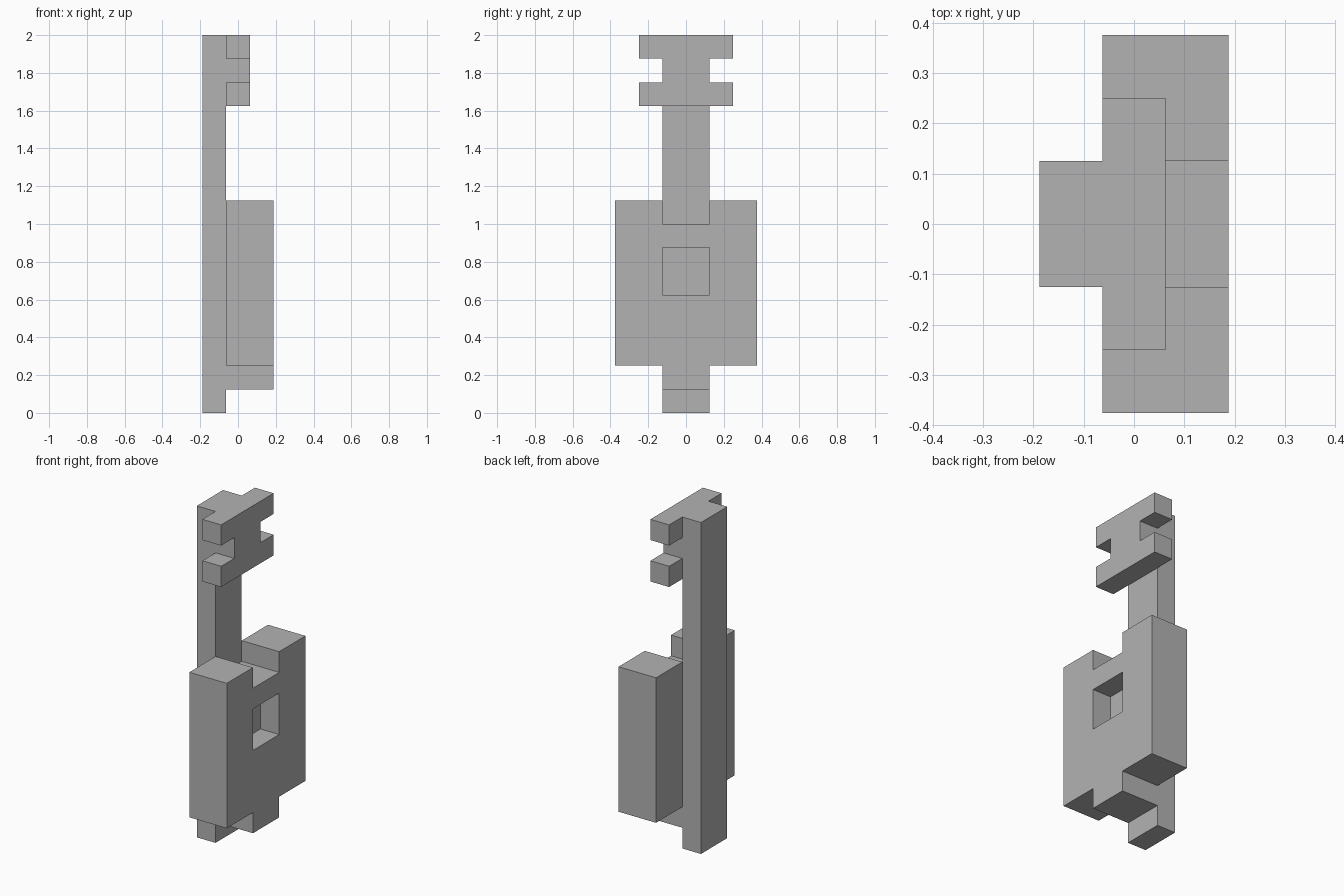
import bpy, bmesh

if "Cube" in bpy.data.objects:
    bpy.data.objects.remove(bpy.data.objects["Cube"])

U = 0.125  # block size

grey = bpy.data.materials.new("grey")
grey.diffuse_color = (0.45, 0.45, 0.45, 1)
grey.use_nodes = True
grey.node_tree.nodes["Principled BSDF"].inputs["Base Color"].default_value = grey.diffuse_color


def slab(name, half_profile, x0, x1):
    """Mirror a half outline (y, z) across y = 0 and extrude it along x."""
    outline = half_profile + [(-y, z) for y, z in reversed(half_profile)]
    bm = bmesh.new()
    face = bm.faces.new([bm.verts.new((x0 * U, y * U, z * U)) for y, z in outline])
    ext = bmesh.ops.extrude_face_region(bm, geom=[face])["geom"]
    verts = [g for g in ext if isinstance(g, bmesh.types.BMVert)]
    bmesh.ops.translate(bm, verts=verts, vec=((x1 - x0) * U, 0, 0))
    bmesh.ops.recalc_face_normals(bm, faces=bm.faces)
    mesh = bpy.data.meshes.new(name)
    bm.to_mesh(mesh)
    bm.free()
    mesh.materials.append(grey)
    obj = bpy.data.objects.new(name, mesh)
    bpy.context.collection.objects.link(obj)
    return obj


# Long spine running the full height
slab("neck", [(1, 0), (1, 16)], -1.5, -0.5)

# Body with a bottom tab and a slot in the top edge
body = slab("body", [(1, 1), (1, 2), (3, 2), (3, 9), (1, 9), (1, 8)], -0.5, 1.5)

# Square recess, half the body deep
cutter = slab("recess_cutter", [(1, 5), (1, 7)], 0.5, 2.5)
cutter.hide_render = True
cutter.hide_viewport = True
cut = body.modifiers.new("recess", "BOOLEAN")
cut.operation = "DIFFERENCE"
cut.solver = "EXACT"
cut.object = cutter

# Head plate with two pegs on each side
slab("head", [(2, 13), (2, 14), (1, 14), (1, 15), (2, 15), (2, 16)], -0.5, 0.5)
